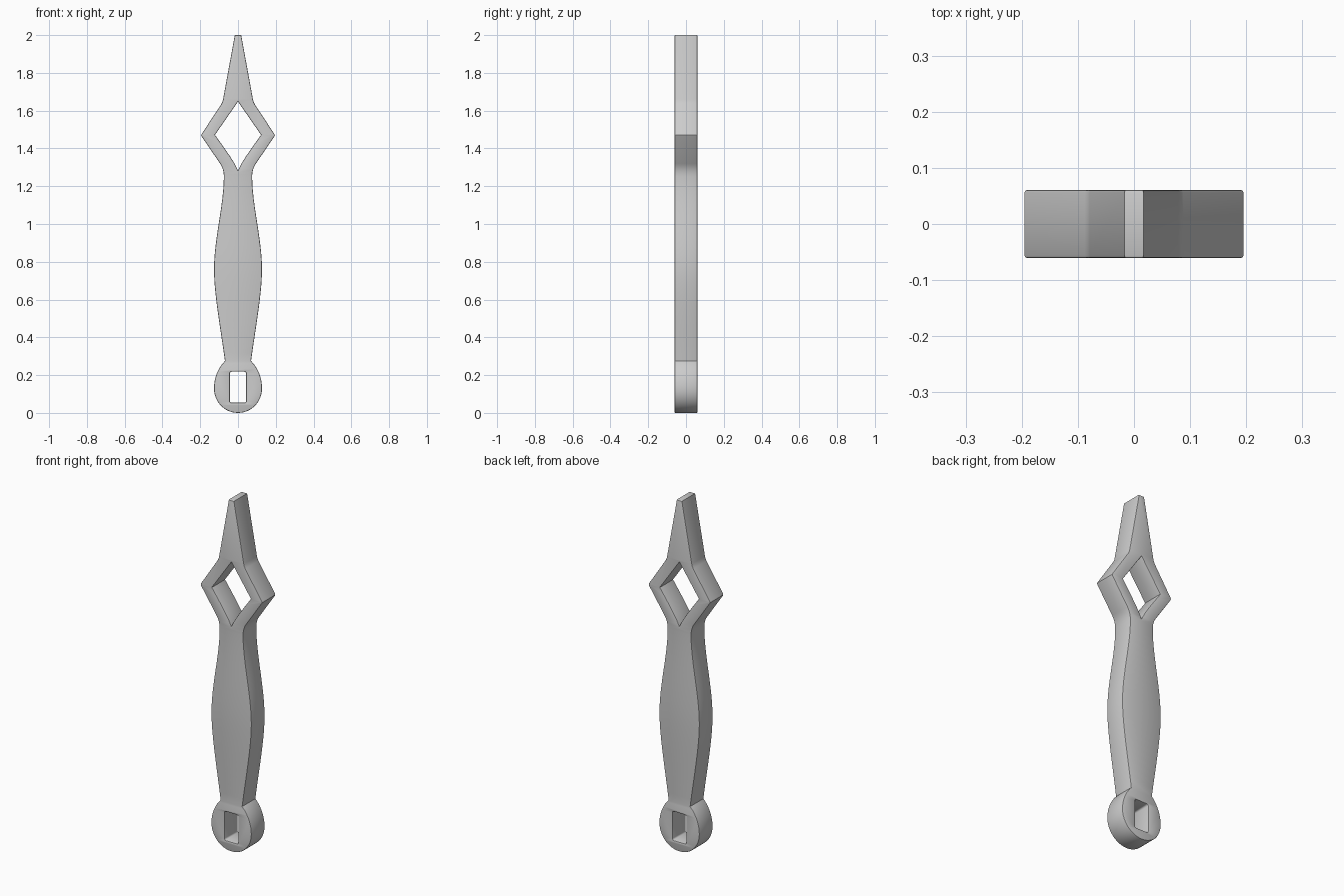
import bpy
import math

if "Cube" in bpy.data.objects:
    bpy.data.objects.remove(bpy.data.objects["Cube"])

HALF_DEPTH = 0.061
ROUND = 0.005


def bezier(a, b, c, d, n=12):
    """Points along a cubic curve, leaving out the first one."""
    pts = []
    for i in range(1, n + 1):
        t = i / n
        k = ((1 - t) ** 3, 3 * t * (1 - t) ** 2, 3 * t * t * (1 - t), t ** 3)
        pts.append(tuple(sum(w * p[j] for w, p in zip(k, (a, b, c, d))) for j in (0, 1)))
    return pts


def mirrored(right):
    """Close a right-hand half profile with its mirror image."""
    return right + [(-x, z) for x, z in reversed(right) if x > 1e-6]


# Outer outline, bottom to tip: pivot eye, swelling blade, diamond, point
right = [(0.0, 0.0)]
right += bezier((0, 0), (0.07, 0), (0.127, 0.057), (0.127, 0.13))
right += bezier((0.127, 0.13), (0.127, 0.19), (0.103, 0.24), (0.069, 0.275))
right += bezier((0.069, 0.275), (0.093, 0.45), (0.127, 0.63), (0.127, 0.76))
right += bezier((0.127, 0.76), (0.127, 0.92), (0.075, 1.10), (0.075, 1.25))
right += bezier((0.075, 1.25), (0.075, 1.28), (0.082, 1.30), (0.095, 1.32), 6)
right += [(0.192, 1.463), (0.195, 1.47), (0.192, 1.477), (0.088, 1.635),
          (0.082, 1.648), (0.079, 1.66), (0.017, 2.0)]
outline = mirrored(right)

# Diamond window, lower sides gently curved
window = [(0.0, 1.283)]
window += bezier((0, 1.283), (0.02, 1.33), (0.05, 1.37), (0.122, 1.472), 8)
window += [(0.0, 1.648)]
window = window + [(-x, z) for x, z in reversed(window) if x > 1e-6]

# Slot in the eye, with small rounded corners
slot = []
r = 0.009
for cx, cz, start in ((0.034, 0.209, 0), (-0.034, 0.209, 90),
                      (-0.034, 0.063, 180), (0.034, 0.063, 270)):
    for i in range(5):
        a = math.radians(start + 22.5 * i)
        slot.append((cx + r * math.cos(a), cz + r * math.sin(a)))

# Filled flat curve with softened rims
curve = bpy.data.curves.new("clock_hand", 'CURVE')
curve.dimensions = '2D'
curve.fill_mode = 'BOTH'
curve.extrude = HALF_DEPTH - ROUND
curve.bevel_depth = ROUND
curve.bevel_resolution = 1
curve.offset = -ROUND
for pts in (outline, window, slot):
    spline = curve.splines.new('POLY')
    spline.points.add(len(pts) - 1)
    for p, (x, z) in zip(spline.points, pts):
        p.co = (x, z, 0, 1)
    spline.use_cyclic_u = True

hand = bpy.data.objects.new("clock_hand", curve)
bpy.context.collection.objects.link(hand)
hand.rotation_euler = (math.radians(90), 0, 0)

# Turn into a mesh standing upright
bpy.context.view_layer.objects.active = hand
hand.select_set(True)
bpy.ops.object.convert(target='MESH')
hand = bpy.context.view_layer.objects.active
bpy.ops.object.transform_apply(location=False, rotation=True, scale=False)
bpy.ops.object.mode_set(mode='EDIT')
bpy.ops.mesh.select_all(action='SELECT')
bpy.ops.mesh.remove_doubles(threshold=0.0001)
bpy.ops.mesh.normals_make_consistent(inside=False)
bpy.ops.object.mode_set(mode='OBJECT')
bpy.ops.object.shade_smooth_by_angle(angle=math.radians(30))
